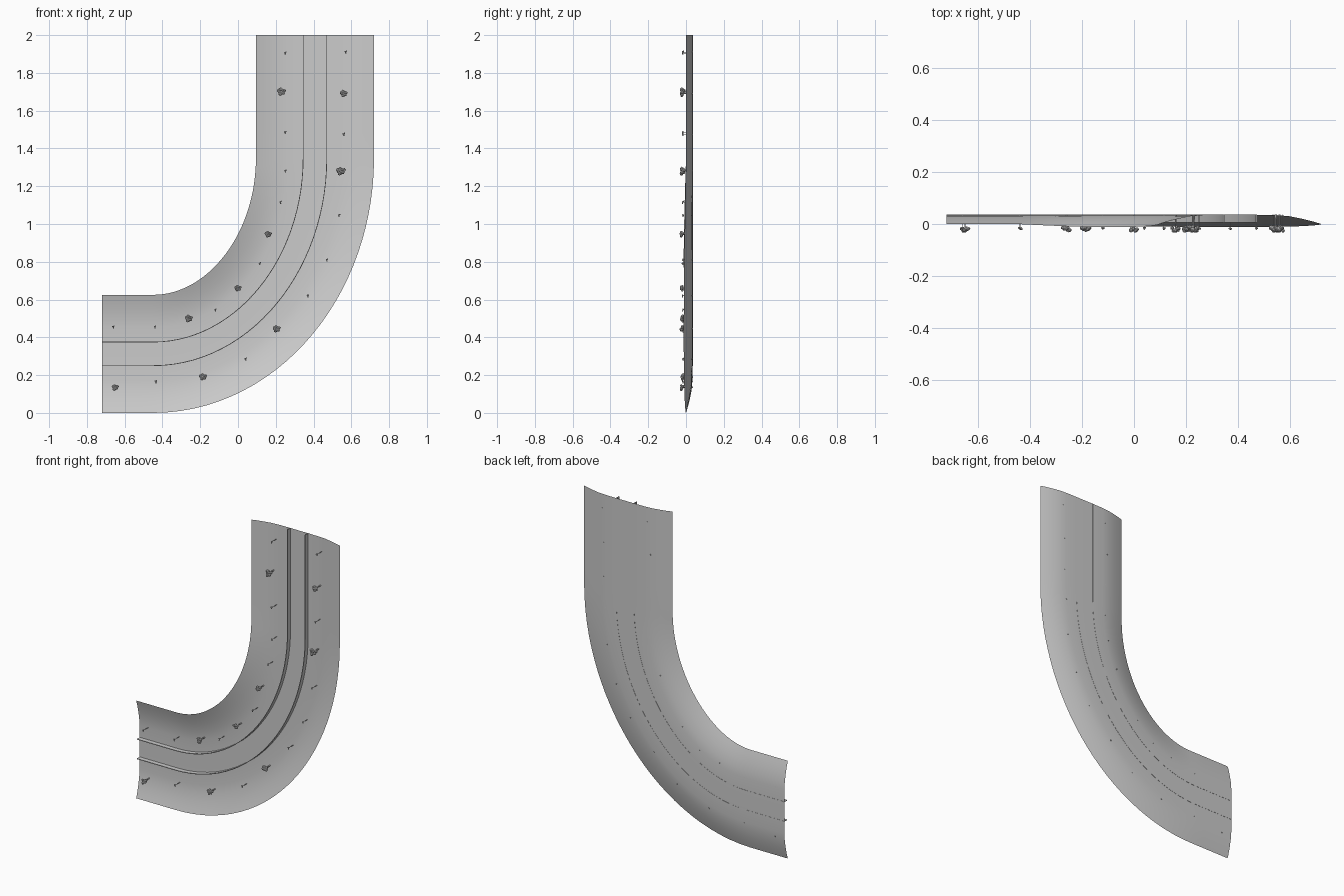
import bpy, bmesh, math, random
from mathutils import Vector, Matrix

if "Cube" in bpy.data.objects:
    bpy.data.objects.remove(bpy.data.objects["Cube"])

random.seed(4)
HALF = 0.3125                      # half width of the road strip
START, END = Vector((-0.72, HALF)), Vector((0.4075, 2.0))
P0, P3 = Vector((-0.45, HALF)), Vector((0.4075, 1.35))
CORNER = Vector((0.4075, HALF))
K = 0.55


def centre_path():
    """Centre line in (x, z): straight, bend, straight; with normals and bank amount."""
    p1, p2 = P0.lerp(CORNER, K), P3.lerp(CORNER, K)
    out = []
    for i in range(4):
        out.append((START.lerp(P0, i / 4), Vector((0, -1)), 0.0))
    n = 28
    for i in range(n + 1):
        t = i / n
        u = 1 - t
        p = P0 * u**3 + p1 * 3*u*u*t + p2 * 3*u*t*t + P3 * t**3
        d = (p1 - P0) * u*u + (p2 - p1) * 2*u*t + (P3 - p2) * t*t
        d.normalize()
        out.append((p, Vector((d.y, -d.x)), math.sin(math.pi * t)))
    for i in range(1, 6):
        out.append((P3.lerp(END, i / 5), Vector((1, 0)), 0.0))
    return out


PATH = centre_path()


def sweep(name, profile, closed=False):
    """Sweep (offset, y) points along the centre path."""
    bm = bmesh.new()
    rows = []
    for p, nrm, bank in PATH:
        row = []
        for off, y in profile:
            q = p + nrm * off
            lift = bank * 0.012 * max(0, abs(off) - 0.15) / 0.16
            row.append(bm.verts.new((q.x, y - lift, q.y)))
        rows.append(row)
    m = len(profile)
    for a, b in zip(rows, rows[1:]):
        for j in range(m if closed else m - 1):
            k = (j + 1) % m
            bm.faces.new((a[j], a[k], b[k], b[j]))
    if closed:
        bm.faces.new(rows[0])
        bm.faces.new(rows[-1])
        bmesh.ops.recalc_face_normals(bm, faces=bm.faces)
    return finish(bm, name, True)


def finish(bm, name, smooth=False):
    me = bpy.data.meshes.new(name)
    bm.to_mesh(me)
    bm.free()
    ob = bpy.data.objects.new(name, me)
    bpy.context.collection.objects.link(ob)
    if smooth:
        bpy.ops.object.select_all(action='DESELECT')
        ob.select_set(True)
        bpy.context.view_layer.objects.active = ob
        bpy.ops.object.shade_smooth_by_angle(angle=math.radians(30))
    return ob


# Dished ground strip, hollow towards the front
half = [(0.3125, 0.0), (0.28, 0.010), (0.24, 0.020), (0.19, 0.030), (0.14, 0.034), (0.0625, 0.035)]
sweep("ground_strip", [(-o, y) for o, y in half] + half[::-1])

# Two thin kerbs along the middle lane
for side, label in ((-1, "inner_kerb"), (1, "outer_kerb")):
    c = side * 0.0625
    sweep(label, [(c - 0.002, 0.036), (c + 0.002, 0.036), (c + 0.002, 0.006), (c - 0.002, 0.006)], True)


def plant(name, x, z, r, clumps, tip):
    """Stem rising towards the front with a ragged crown."""
    bm = bmesh.new()
    length = 0.036 - tip
    rot = Matrix.Rotation(math.radians(90), 4, 'X')
    bmesh.ops.create_cone(bm, cap_ends=True, segments=6, radius1=r * 0.18, radius2=r * 0.08,
                          depth=length * 0.9,
                          matrix=Matrix.Translation((x, 0.036 - length * 0.45, z)) @ rot)
    for i in range(clumps):
        a = i * 2.4
        d = r * 0.65 * math.sqrt(i / clumps)
        pos = (x + d * math.cos(a), tip + r * random.uniform(0.4, 0.9), z + d * math.sin(a))
        bmesh.ops.create_icosphere(bm, subdivisions=1, radius=r * random.uniform(0.3, 0.42),
                                   matrix=Matrix.Translation(pos) @ Matrix.Rotation(a, 4, 'Y'))
    finish(bm, name)


# Large bushy trees: x, z, crown radius
trees = [(-.65, .135, .022), (-.185, .19, .024), (.205, .445, .025), (.545, 1.28, .028), (.56, 1.69, .024),
         (.23, 1.70, .027), (.16, .945, .022), (0, .66, .021), (-.26, .5, .025)]
for i, (x, z, r) in enumerate(trees):
    plant(f"tree_{i}", x, z, r, 10, -0.036)

# Small saplings: x, z
saplings = [(-.66, .455), (-.44, .455), (-.12, .545), (.115, .79), (.225, 1.115), (.25, 1.28), (.25, 1.485),
            (.25, 1.905), (.57, 1.91), (.56, 1.475), (.535, 1.045), (.47, .81), (.37, .62), (.04, .285),
            (-.435, .165)]
for i, (x, z) in enumerate(saplings):
    plant(f"sapling_{i}", x, z, 0.011, 4, -0.024)
